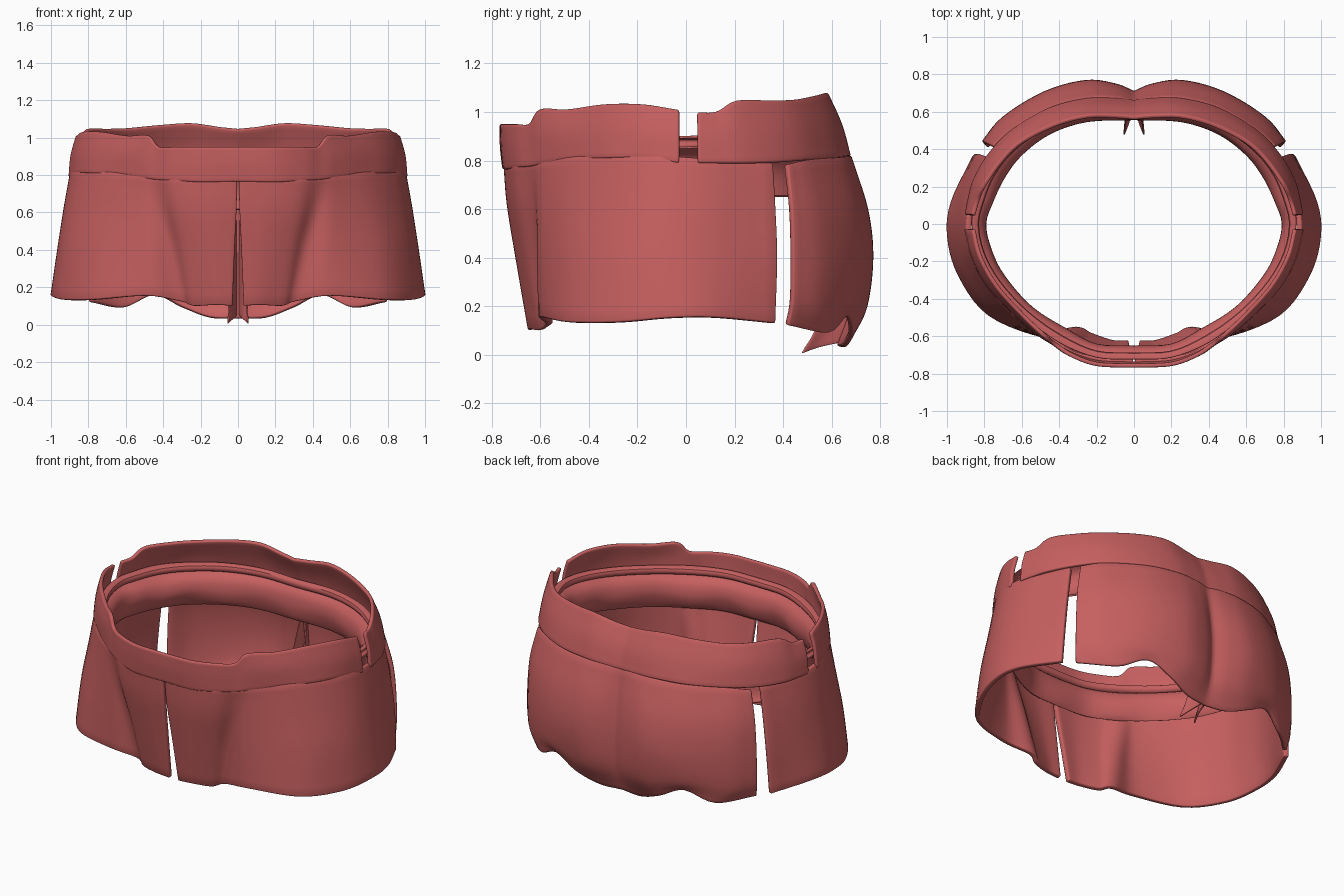
import bpy

cloth = bpy.data.materials.new("dusty_red_cloth")
cloth.diffuse_color = (0.565, 0.115, 0.115, 1)


def spline(pts, n):
    """Smooth open curve through the points, n steps per span."""
    p = [[2 * a - b for a, b in zip(pts[0], pts[1])]] + list(pts)
    p.append([2 * a - b for a, b in zip(pts[-1], pts[-2])])
    out = []
    for i in range(1, len(p) - 2):
        for k in range(n):
            t = k / n
            out.append([0.5 * (2 * b + (c - a) * t + (2 * a - 5 * b + 4 * c - d) * t * t
                               + (3 * b - a - 3 * c + d) * t ** 3)
                        for a, b, c, d in zip(*p[i - 1:i + 3])])
    return out + [list(pts[-1])]


def sheet(name, rows, thick, nu=5, nv=5):
    """Cloth sheet through rows of points (top row first), mirrored left to right."""
    across = [spline(r, nu) for r in rows]
    cols = [spline(c, nv) for c in zip(*across)]
    h = len(cols[0])
    verts = [v for c in cols for v in c]
    faces = [(j * h + i, j * h + i + 1, (j + 1) * h + i + 1, (j + 1) * h + i)
             for j in range(len(cols) - 1) for i in range(h - 1)]
    me = bpy.data.meshes.new(name)
    me.from_pydata(verts, [], faces)
    me.materials.append(cloth)
    ob = bpy.data.objects.new(name, me)
    bpy.context.collection.objects.link(ob)
    m = ob.modifiers.new("mirror", 'MIRROR')
    m.use_clip = True
    s = ob.modifiers.new("thickness", 'SOLIDIFY')
    s.thickness, s.offset = thick, -1
    b = ob.modifiers.new("soft_edge", 'BEVEL')
    b.width, b.segments, b.limit_method, b.angle_limit = 0.007, 2, 'ANGLE', 1.0
    bpy.ops.object.select_all(action='DESELECT')
    ob.select_set(True)
    bpy.context.view_layer.objects.active = ob
    bpy.ops.object.shade_smooth_by_angle(angle=0.7)
    return ob


# Waistband, front part with a lower step in the middle
sheet("front_waistband", [
    [(0, -.768, .95), (.2, -.76, .95), (.34, -.71, .95), (.43, -.65, .952), (.485, -.605, 1.012),
     (.6, -.495, 1.012), (.74, -.34, 1.033), (.83, -.18, 1.033), (.868, -.03, 1.01)],
    [(0, -.767, .86), (.2, -.757, .86), (.35, -.705, .86), (.44, -.645, .87), (.51, -.6, .91),
     (.625, -.5, .915), (.77, -.34, .925), (.86, -.18, .92), (.897, -.03, .905)],
    [(0, -.757, .765), (.2, -.748, .762), (.35, -.7, .77), (.44, -.645, .775), (.52, -.59, .785),
     (.64, -.49, .80), (.785, -.34, .81), (.87, -.18, .81), (.908, -.03, .79)],
], 0.022)

# Waistband, back part
sheet("back_waistband", [
    [(.868, .05, 1.0), (.845, .125, 1.003), (.81, .21, 1.048), (.71, .35, 1.05), (.6, .45, 1.053),
     (.42, .54, 1.07), (.25, .583, 1.08), (.1, .583, 1.06), (0, .575, 1.05)],
    [(.895, .05, .9), (.878, .125, .9), (.84, .23, .92), (.75, .375, .925), (.63, .49, .93),
     (.44, .59, .94), (.25, .64, .95), (.1, .64, .94), (0, .63, .935)],
    [(.905, .05, .79), (.892, .125, .79), (.86, .24, .79), (.775, .385, .795), (.65, .51, .805),
     (.45, .625, .815), (.25, .675, .82), (.1, .675, .815), (0, .665, .81)],
], 0.022)

# Front and side skirt panels with a slanting pleat beside the front slit
sheet("front_side_panel", [
    [(.004, -.752, .79), (.16, -.748, .785), (.33, -.71, .785), (.44, -.642, .79), (.54, -.575, .80),
     (.7, -.435, .82), (.84, -.24, .825), (.895, -.07, .82), (.88, .12, .805), (.785, .36, .79)],
    [(.008, -.737, .62), (.16, -.735, .62), (.32, -.695, .62), (.41, -.627, .62), (.52, -.595, .62),
     (.73, -.45, .62), (.875, -.25, .62), (.93, -.07, .62), (.915, .12, .62), (.815, .37, .62)],
    [(.018, -.70, .4), (.14, -.7, .4), (.28, -.66, .4), (.36, -.605, .4), (.5, -.606, .4),
     (.76, -.47, .4), (.91, -.27, .4), (.965, -.07, .4), (.945, .12, .4), (.845, .378, .4)],
    [(.03, -.65, .1), (.12, -.648, .105), (.24, -.607, .1), (.31, -.578, .125), (.49, -.605, .155),
     (.78, -.49, .135), (.94, -.28, .135), (1.0, -.07, .153), (.98, .12, .155), (.86, .37, .13)],
], 0.03)

# Back skirt panels, full and rounded, tucked under at the hem
sheet("back_panel", [
    [(.757, .42, .785), (.65, .51, .805), (.43, .632, .815), (.24, .677, .82), (.1, .677, .82), (0, .66, .815)],
    [(.797, .438, .6), (.69, .555, .6), (.47, .69, .6), (.25, .748, .6), (.1, .735, .6), (0, .695, .6)],
    [(.812, .443, .4), (.7, .575, .4), (.48, .71, .4), (.26, .77, .4), (.1, .752, .4), (0, .712, .4)],
    [(.812, .44, .22), (.7, .565, .2), (.48, .695, .23), (.25, .745, .2), (.1, .732, .19), (0, .695, .19)],
    [(.797, .423, .12), (.62, .59, .09), (.45, .665, .155), (.3, .69, .09), (.15, .665, .035), (0, .645, .03)],
], 0.025)

# Folded seam allowance hanging inside the back centre seam
sheet("back_seam_fold", [
    [(.004, .69, .64), (.01, .675, .64), (.016, .66, .64)],
    [(.004, .70, .4), (.018, .65, .4), (.034, .60, .4)],
    [(.004, .665, .16), (.02, .6, .15), (.043, .54, .13)],
    [(.004, .63, .05), (.025, .54, .03), (.05, .475, .007)],
], 0.01)

# Inner lining: a thin lip, a groove, then a soft roll with a lumpy rim
outer = [(0, -.725), (.2, -.715), (.4, -.635), (.58, -.5), (.74, -.335), (.84, -.16), (.868, 0),
         (.85, .12), (.79, .28), (.67, .42), (.48, .545), (.25, .61), (0, .605)]
inner = [(0, -.66), (.2, -.65), (.36, -.57), (.55, -.45), (.7, -.28), (.77, -.14), (.8, 0),
         (.762, .12), (.7, .25), (.605, .375), (.45, .49), (.25, .555), (0, .565)]


def lining_row(mix, z, lump=0.0):
    """Ring row between the outer (0) and inner (1) outline, lower at the front."""
    return [(a + (c - a) * mix, b + (d - b) * mix, z + 0.05 * min(0, b) + (lump if k % 2 else -lump))
            for k, ((a, b), (c, d)) in enumerate(zip(outer, inner))]


sheet("inner_lining", [
    lining_row(0, .892), lining_row(.4, .885), lining_row(.38, .865), lining_row(.05, .85),
    lining_row(.75, .815, .004), lining_row(1, .75, .01), lining_row(.8, .69, .01), lining_row(.5, .655),
], 0.01, 4, 3)
